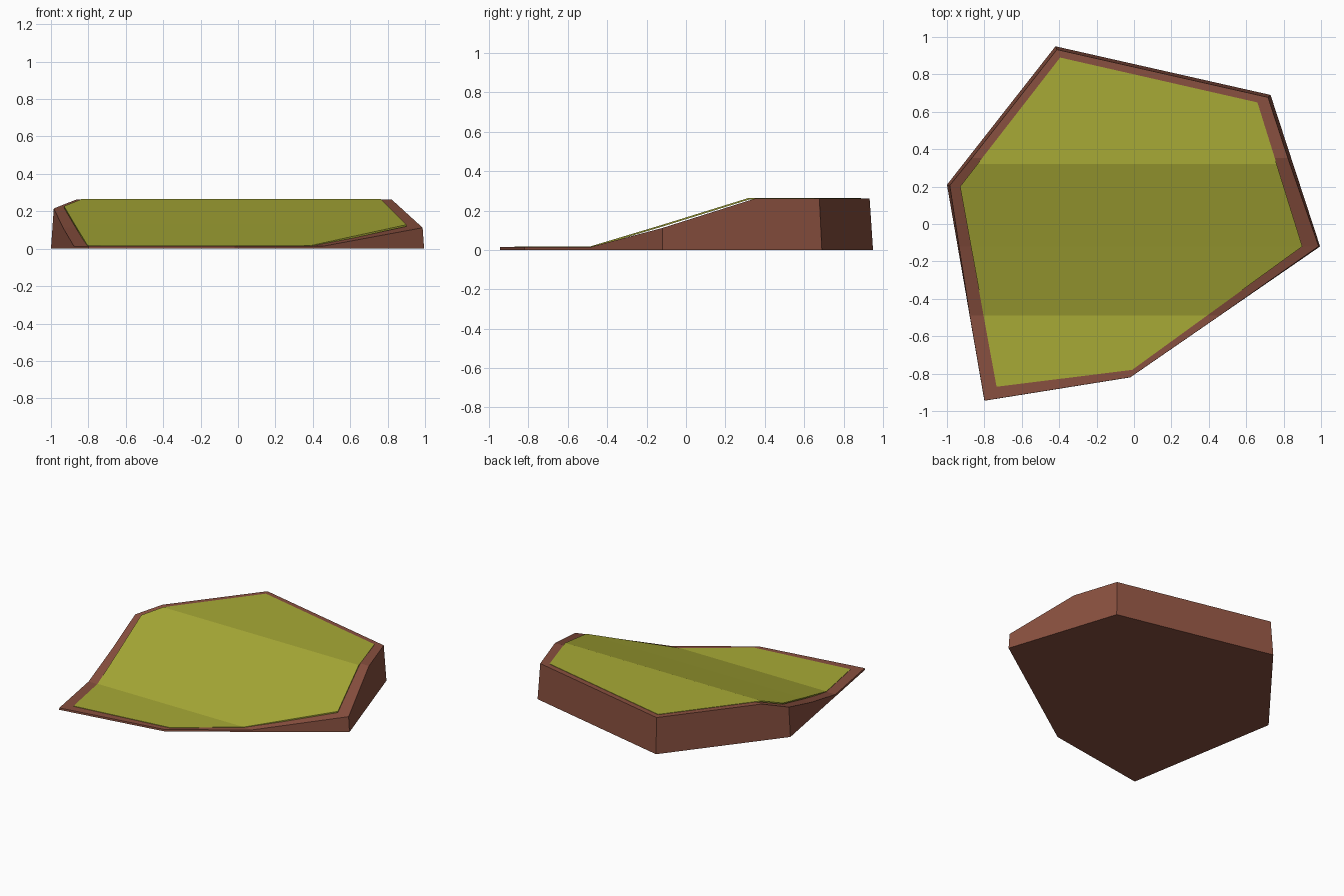
import bpy, bmesh

if "Cube" in bpy.data.objects:
    bpy.data.objects.remove(bpy.data.objects["Cube"])

def material(name, rgb):
    m = bpy.data.materials.new(name)
    m.diffuse_color = (*rgb, 1)
    m.use_nodes = True
    m.node_tree.nodes["Principled BSDF"].inputs["Base Color"].default_value = m.diffuse_color
    return m

BROWN = material("earth brown", (0.25, 0.08, 0.05))
OLIVE = material("grass olive", (0.39, 0.40, 0.037))

# Outlines seen from above (counter-clockwise)
SOIL = [(-0.42, 0.95), (-1.0, 0.21), (-0.80, -0.945), (-0.02, -0.82), (0.995, -0.12), (0.73, 0.69)]
GRASS = [(-0.395, 0.89), (-0.93, 0.20), (-0.735, -0.87), (-0.01, -0.78), (0.90, -0.12), (0.66, 0.65)]

# Slope profiles (y, z)
SOIL_PROFILE = [(-1.0, 0.014), (-0.49, 0.014), (-0.12, 0.112), (0.36, 0.262), (1.0, 0.262)]
GRASS_PROFILE = [(-1.0, 0.017), (-0.49, 0.017), (-0.12, 0.128), (0.32, 0.265), (1.0, 0.265)]

def height(y, profile):
    for (y0, z0), (y1, z1) in zip(profile, profile[1:]):
        if y <= y1:
            return z0 + (z1 - z0) * (y - y0) / (y1 - y0)
    return profile[-1][1]

def slab(name, outline, profile, mat, thickness=None, taper=0.0):
    """Extrude an outline, cut it across the slope breaks and lift its top to the profile."""
    bm = bmesh.new()
    face = bm.faces.new([bm.verts.new((x, y, 0)) for x, y in outline])
    top = bmesh.ops.extrude_face_region(bm, geom=[face])["geom"]
    for v in top:
        if isinstance(v, bmesh.types.BMVert):
            v.co.z = 1
    for y, _ in profile[1:-1]:
        bmesh.ops.bisect_plane(bm, geom=bm.verts[:] + bm.edges[:] + bm.faces[:],
                               plane_co=(0, y, 0), plane_no=(0, 1, 0))
    for v in bm.verts:
        z = height(v.co.y, profile)
        if v.co.z > 0.5:
            v.co.z = z
            v.co.x *= 1 - taper * z
            v.co.y *= 1 - taper * z
        elif thickness:
            v.co.z = z - thickness
    bmesh.ops.recalc_face_normals(bm, faces=bm.faces[:])
    me = bpy.data.meshes.new(name)
    bm.to_mesh(me)
    bm.free()
    me.materials.append(mat)
    ob = bpy.data.objects.new(name, me)
    bpy.context.collection.objects.link(ob)
    return ob

# Earth body with slightly leaning walls, and the thin grass cover on it
slab("earth_ramp", SOIL, SOIL_PROFILE, BROWN, taper=0.07)
slab("grass_cover", GRASS, GRASS_PROFILE, OLIVE, thickness=0.009)
